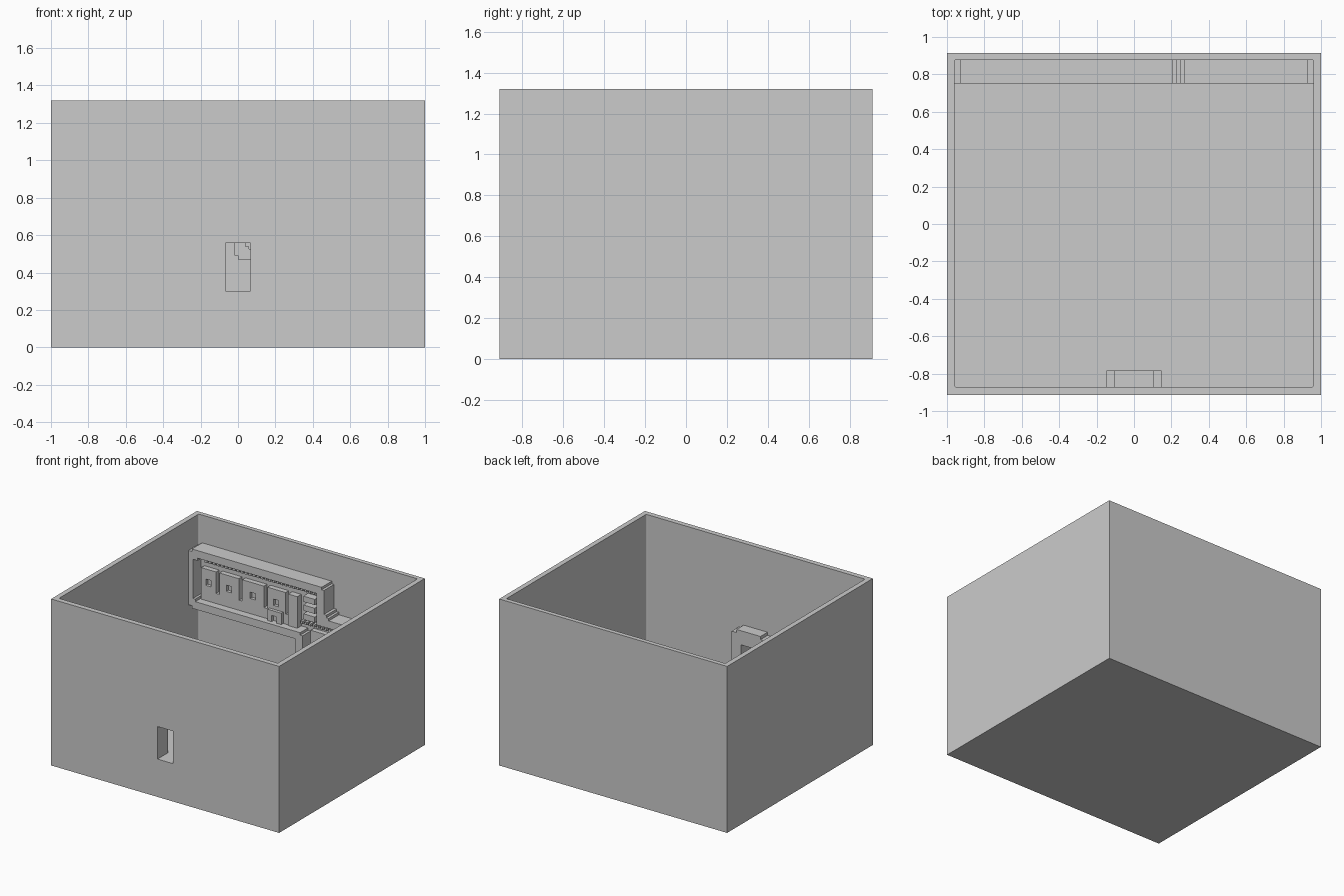
import bpy
import bmesh

cube = bpy.data.objects.get("Cube")
if cube:
    bpy.data.objects.remove(cube, do_unlink=True)

grey = bpy.data.materials.new("plain_grey")
grey.use_nodes = True
GREY = (0.6, 0.6, 0.6, 1)
grey.diffuse_color = GREY
grey.node_tree.nodes["Principled BSDF"].inputs["Base Color"].default_value = GREY

FLOOR = 0.3  # interior floor, level with the doorway sill
BACK = 0.85  # depth of the recessed panel face


def finish(name, bm):
    bmesh.ops.recalc_face_normals(bm, faces=bm.faces)
    mesh = bpy.data.meshes.new(name)
    bm.to_mesh(mesh)
    bm.free()
    mesh.materials.append(grey)
    obj = bpy.data.objects.new(name, mesh)
    bpy.context.collection.objects.link(obj)
    return obj


def add_box(bm, x, y, z):
    verts = bmesh.ops.create_cube(bm, size=1)["verts"]
    for v in verts:
        for axis, (low, high) in enumerate((x, y, z)):
            v.co[axis] = high if v.co[axis] > 0 else low


def boxes(name, items):
    bm = bmesh.new()
    for item in items:
        add_box(bm, *item)
    return finish(name, bm)


def prism(name, outline, y0, y1):
    """Extrude an x-z outline along y."""
    bm = bmesh.new()
    face = bm.faces.new([bm.verts.new((x, y0, z)) for x, z in outline])
    grown = bmesh.ops.extrude_face_region(bm, geom=[face])["geom"]
    for v in grown:
        if isinstance(v, bmesh.types.BMVert):
            v.co.y = y1
    return finish(name, bm)


def cut(target, cutter):
    cutter.hide_render = True
    mod = target.modifiers.new("cut", "BOOLEAN")
    mod.operation = "DIFFERENCE"
    mod.solver = "EXACT"
    mod.object = cutter
    bpy.context.view_layer.objects.active = target
    bpy.ops.object.modifier_apply(modifier=mod.name)
    bpy.data.objects.remove(cutter, do_unlink=True)


# Open box with a raised floor and a doorway in the front wall
shell = boxes("box_shell", [((-1, 1), (-0.913, 0.913), (0, 1.32))])
bm = bmesh.new()
add_box(bm, (-0.96, 0.96), (-0.872, 0.878), (FLOOR, 1.5))
upright = [e for e in bm.edges if abs(e.verts[0].co.z - e.verts[1].co.z) > 1]
bmesh.ops.bevel(bm, geom=upright, offset=0.01, segments=4, profile=0.5,
                affect="EDGES")
cut(shell, finish("cavity", bm))
DOOR, LINTEL = 0.067, 0.558
cut(shell, boxes("doorway", [((-DOOR, DOOR), (-1, -0.8), (FLOOR, LINTEL))]))

# Porch around the doorway, standing on the floor, with notched top corners
W, N, TOP, STEP = 0.147, 0.105, 0.67, 0.025
half = [(DOOR, LINTEL), (DOOR, FLOOR), (W, FLOOR),
        (W, TOP - STEP), (N, TOP - STEP), (N, TOP)]
prism("door_porch", half + [(-x, z) for x, z in reversed(half)],
      -0.874, -0.783)

# Stepped bezel on the back wall, with notched corners
outer = [(-0.93, 0.63), (-0.02, 0.63), (-0.02, 0.49), (0, 0.49), (0, 0.47),
         (0.93, 0.47), (0.93, 0.49), (0.96, 0.49), (0.96, 0.83), (0.93, 0.83),
         (0.93, 0.85), (0.27, 0.85), (0.27, 0.87), (0.25, 0.87), (0.25, 0.89),
         (0.228, 0.89), (0.228, 1.08), (0.208, 1.08), (0.208, 1.10),
         (-0.93, 1.10), (-0.93, 1.08), (-0.96, 1.08), (-0.96, 0.65),
         (-0.93, 0.65)]
inner = [(-0.9, 0.69), (0.02, 0.69), (0.02, 0.67), (0.04, 0.67), (0.04, 0.54),
         (0.06, 0.54), (0.06, 0.525), (0.88, 0.525), (0.88, 0.545),
         (0.9, 0.545), (0.9, 0.79), (0.165, 0.79), (0.165, 1.04),
         (-0.88, 1.04), (-0.88, 1.02), (-0.92, 1.02), (-0.92, 0.71),
         (-0.9, 0.71)]
bezel = prism("panel_bezel", outer, 0.75, 0.88)
cut(bezel, prism("panel_opening", inner, 0.7, BACK))


# Raised modules, each with a small square opening
def modules(name, spans, z, front):
    items, holes = [], []
    for x0, x1 in spans:
        items.append(((x0, x1), (front, BACK + 0.01), z))
        cx, cz = (x0 + x1) / 2, (z[0] + z[1]) / 2 - 0.02
        holes.append(((cx - 0.025, cx + 0.02), (0.7, front + 0.025),
                      (cz - 0.025, cz + 0.025)))
    cut(boxes(name, items), boxes("openings", holes))


modules("upper_modules",
        [(-0.89, -0.76), (-0.73, -0.56), (-0.53, -0.34), (-0.31, -0.15)],
        (0.77, 0.94), 0.81)
modules("small_module", [(-0.29, -0.17)], (0.69, 0.78), 0.785)
modules("lower_modules", [(0.07 + 0.2 * i, 0.24 + 0.2 * i) for i in range(4)],
        (0.58, 0.70), 0.81)

# Continuous plinths under the modules
boxes("module_plinths", [((-0.89, -0.04), (0.81, BACK + 0.01), (0.68, 0.77)),
                         ((0.07, 0.84), (0.81, BACK + 0.01), (0.52, 0.58))])

# Stacked ports beside the upper modules, with a tall divider
ports = [((0.02, 0.12), (0.79, BACK + 0.01), (z, z + 0.045))
         for z in (0.78, 0.85, 0.92)]
ports.append(((-0.12, -0.04), (0.80, BACK + 0.01), (0.69, 0.94)))
boxes("stacked_ports", ports)

# Rows of small teeth above the modules
for name, start, end, z in (("upper_teeth", -0.86, 0.14, 0.99),
                            ("lower_teeth", -0.02, 0.87, 0.73)):
    count = int((end - start) / 0.035)
    row = [((start + 0.035 * i, start + 0.035 * i + 0.02),
            (BACK - 0.04, BACK + 0.01), (z, z + 0.02)) for i in range(count)]
    boxes(name, row)
